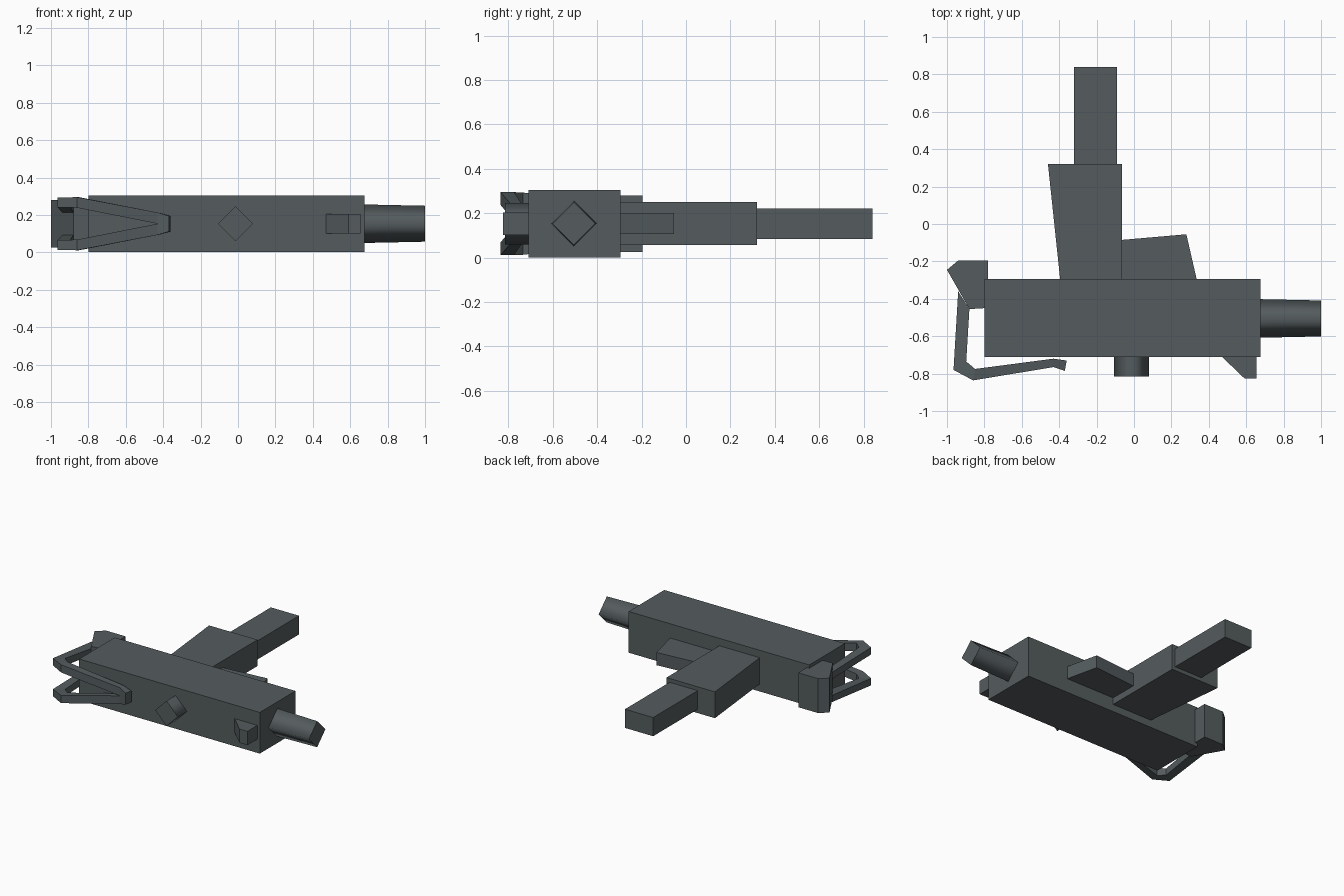
import bpy, bmesh
from math import pi
from mathutils import Matrix, Vector

cube = bpy.data.objects.get("Cube")
if cube:
    bpy.data.objects.remove(cube, do_unlink=True)

MID = 0.153  # height of the symmetry plane

# Single dark metal colour
metal = bpy.data.materials.new("dark gunmetal")
metal.use_nodes = True
colour = (0.09, 0.107, 0.113, 1)
metal.diffuse_color = colour
metal.node_tree.nodes["Principled BSDF"].inputs["Base Color"].default_value = colour


def finish(name, bm):
    bmesh.ops.recalc_face_normals(bm, faces=bm.faces)
    mesh = bpy.data.meshes.new(name)
    bm.to_mesh(mesh)
    bm.free()
    mesh.materials.append(metal)
    obj = bpy.data.objects.new(name, mesh)
    bpy.context.collection.objects.link(obj)
    return obj


def prism(name, outline, half):
    """Extrude a plan outline symmetrically about the mid plane."""
    bm = bmesh.new()
    face = bm.faces.new([bm.verts.new((x, y, MID - half)) for x, y in outline])
    new = bmesh.ops.extrude_face_region(bm, geom=[face])["geom"]
    top = [v for v in new if isinstance(v, bmesh.types.BMVert)]
    bmesh.ops.translate(bm, verts=top, vec=(0, 0, 2 * half))
    return finish(name, bm)


def block(name, x0, x1, y0, y1, half):
    return prism(name, [(x0, y0), (x1, y0), (x1, y1), (x0, y1)], half)


def four_sided_tube(name, start, end, r1, r2):
    """Diamond-section tube with smooth sides and sharp ends."""
    start, end = Vector(start), Vector(end)
    axis = end - start
    side = axis.cross(Vector((0, 0, 1))).normalized()
    frame = Matrix((side, Vector((0, 0, 1)), axis.normalized())).transposed().to_4x4()
    frame.translation = (start + end) / 2
    bm = bmesh.new()
    bmesh.ops.create_cone(bm, cap_ends=True, segments=4, radius1=r1, radius2=r2,
                          depth=axis.length, matrix=frame)
    direction = axis.normalized()
    bm.normal_update()
    for f in bm.faces:
        f.smooth = abs(f.normal.dot(direction)) < 0.7
    for e in bm.edges:
        e.smooth = all(f.smooth for f in e.link_faces)
    return finish(name, bm)


# Receiver, grip, magazine and trigger guard
block("receiver", -0.80, 0.675, -0.71, -0.295, 0.152)
prism("grip", [(-0.395, -0.295), (-0.065, -0.295), (-0.065, 0.32), (-0.46, 0.32)], 0.097)
block("magazine", -0.32, -0.09, 0.32, 0.84, 0.069)
prism("trigger_guard", [(-0.065, -0.295), (0.335, -0.295), (0.28, -0.055), (-0.065, -0.085)], 0.047)

# Barrel, cocking knob and front sight
four_sided_tube("barrel", (0.675, -0.505, MID), (1.0, -0.505, MID), 0.103, 0.096)
four_sided_tube("cocking_knob", (-0.013, -0.71, MID), (-0.013, -0.815, MID), 0.093, 0.093)
prism("front_sight", [(0.47, -0.71), (0.655, -0.71), (0.655, -0.825), (0.59, -0.825)], 0.051)

# Folding stock hinge
prism("stock_hinge", [(-0.78, -0.195), (-0.94, -0.195), (-1.0, -0.245), (-0.88, -0.455),
                      (-0.80, -0.45), (-0.78, -0.295)], 0.127)

# Folding stock arms: outer point, inner point, low and high offset from mid plane
stations = [
    ((-0.94, -0.36), (-0.88, -0.455), 0.06, 0.11),
    ((-0.965, -0.78), (-0.897, -0.735), 0.088, 0.140),
    ((-0.86, -0.836), (-0.85, -0.775), 0.085, 0.142),
    ((-0.43, -0.765), (-0.43, -0.72), 0.0, 0.06),
    ((-0.37, -0.785), (-0.36, -0.73), 0.0, 0.042),
]
for name, sign in (("upper_stock_arm", 1), ("lower_stock_arm", -1)):
    bm = bmesh.new()
    rings = [[bm.verts.new((*p, MID + sign * h))
              for p, h in ((a, lo), (b, lo), (b, hi), (a, hi))]
             for a, b, lo, hi in stations]
    for r, s in zip(rings, rings[1:]):
        for i in range(4):
            j = (i + 1) % 4
            bm.faces.new((r[i], r[j], s[j], s[i]))
    bm.faces.new(rings[0])
    bm.faces.new(rings[-1])
    finish(name, bm)
